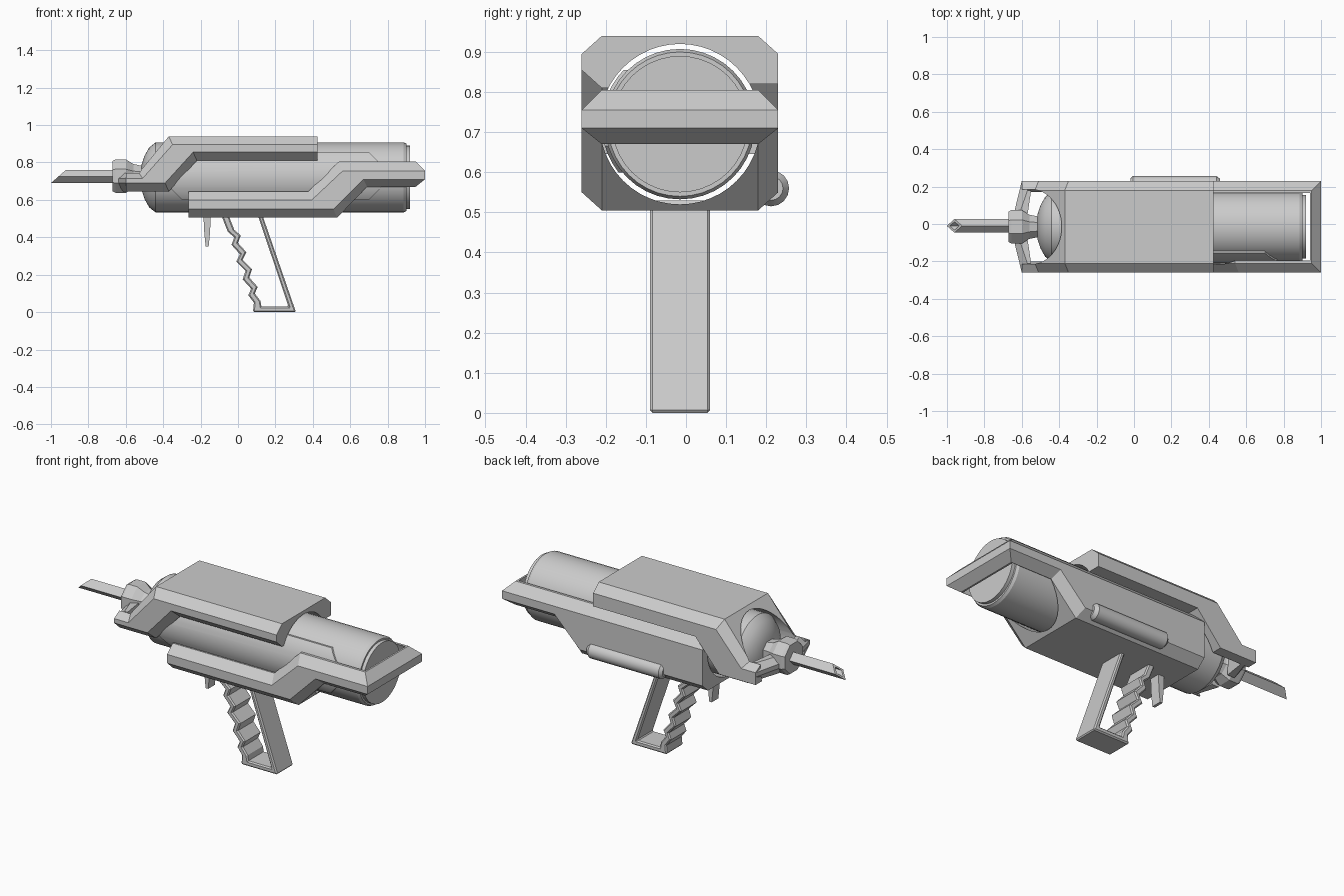
import bpy, bmesh
from math import cos, sin, pi, radians

if "Cube" in bpy.data.objects:
    bpy.data.objects.remove(bpy.data.objects["Cube"])

YC, ZC = -0.015, 0.72          # axis of the barrel


def make(name, verts, faces):
    me = bpy.data.meshes.new(name)
    me.from_pydata(verts, [], faces)
    bm = bmesh.new()
    bm.from_mesh(me)
    bmesh.ops.recalc_face_normals(bm, faces=bm.faces)
    bm.to_mesh(me)
    bm.free()
    ob = bpy.data.objects.new(name, me)
    bpy.context.collection.objects.link(ob)
    return ob


def loft(name, rings):
    """Skin closed rings of equal length and cap both ends."""
    n = len(rings[0])
    faces = [list(range(n)), [(len(rings) - 1) * n + i for i in range(n)]]
    for r in range(len(rings) - 1):
        for i in range(n):
            j = (i + 1) % n
            faces.append([r * n + i, r * n + j, r * n + n + j, r * n + n + i])
    return make(name, [v for ring in rings for v in ring], faces)


def at_y(profile, y):
    return [(x, y + YC, z) for x, z in profile]


def lathe(name, stations, y=YC, z=ZC, n=40, turn=0.0):
    """Turned part along x from (x, radius) stations."""
    ob = loft(name, [[(x, y + r * cos(turn + 2 * pi * i / n), z + r * sin(turn + 2 * pi * i / n))
                      for i in range(n)] for x, r in stations])
    if n > 8:
        bpy.ops.object.select_all(action='DESELECT')
        ob.select_set(True)
        bpy.context.view_layer.objects.active = ob
        bpy.ops.object.shade_smooth_by_angle(angle=radians(25))
    return ob


def apply_mod(ob, kind, **kw):
    m = ob.modifiers.new(kind, kind)
    for k, v in kw.items():
        setattr(m, k, v)
    bpy.context.view_layer.objects.active = ob
    bpy.ops.object.modifier_apply(modifier=m.name)


# barrel with rear cap and tapered nose
lathe("barrel", [(-.515, .07), (-.50, .115), (-.475, .16), (-.44, .1875), (.885, .1875),
                 (.90, .18), (.90, .17), (.92, .17)])

# casing halves: inner outline, outer chamfered face, side
upper_in = [(-.60, .645), (-.37, .645), (-.22, .81), (.425, .81),
            (.425, .94), (-.37, .94), (-.53, .745), (-.60, .745)]
upper_front = [(-.60, .69), (-.39, .69), (-.24, .855), (.425, .855),
               (.425, .895), (-.35, .895), (-.51, .715), (-.60, .715)]
upper_back_in = [(-.60, .645), (-.37, .645), (-.22, .82), (.425, .82)] + upper_in[4:]
upper_back = upper_back_in[:4] + upper_front[4:]
lower_in = [(-.265, .505), (.53, .505), (.69, .67), (.95, .67), (.95, .805),
            (.54, .805), (.375, .645), (-.265, .645)]
lower_front = [(-.265, .55), (.51, .55), (.67, .71), (1, .71), (1, .755),
               (.56, .755), (.395, .60), (-.265, .60)]
lower_back_in = lower_in[:5] + [(-.265, .805)]
lower_back = lower_front[:5] + [(-.265, .755)]

bore = lathe("bore_cutter", [(-.8, .2), (1.2, .2)], n=48)
for name, inner, outer, s in (("upper_casing_front", upper_in, upper_front, -1),
                              ("upper_casing_back", upper_back_in, upper_back, 1),
                              ("lower_casing_front", lower_in, lower_front, -1),
                              ("lower_casing_back", lower_back_in, lower_back, 1)):
    ob = loft(name, [at_y(outer, s * .245), at_y(inner, s * .195), at_y(inner, 0)])
    apply_mod(ob, 'BOOLEAN', operation='DIFFERENCE', object=bore, solver='EXACT')
bpy.data.objects.remove(bore)

# thin raised panel wrapped on the front of the barrel
panel_outline = [(-.30, .60), (.70, .60), (.765, .665), (.765, .79),
                 (.70, .855), (-.27, .855), (-.36, .75), (-.36, .66)]
panel = loft("barrel_panel", [at_y(panel_outline, -.25), at_y(panel_outline, -.05)])
skin = lathe("panel_cutter", [(-.8, .195), (1.2, .195)], n=48)
apply_mod(panel, 'BOOLEAN', operation='INTERSECT', object=skin, solver='EXACT')
bpy.data.objects.remove(skin)

# mitred bar across the rear
def rear_ring(s):
    return [(x, YC + s * y, z) for x, y, z in (
        (.94, .195, .67), (.95, .195, .67), (1, .245, .71),
        (1, .245, .755), (.95, .195, .805), (.94, .195, .805))]
loft("rear_bar", [rear_ring(-1), rear_ring(1)])

# front arms angling in to the nozzle block
for s, side in ((-1, "front"), (1, "back")):
    rings = []
    for xo, xi, yo, yi in ((-.60, -.55, .245, .195), (-.645, -.57, .06, .06)):
        rings.append([(xi, YC + s * yi, .645), (xi, YC + s * yi, .745), (xo + .03, YC + s * yi, .745),
                      (xo, YC + s * yo, .715), (xo, YC + s * yo, .69), (xo + .03, YC + s * yi, .645)])
    loft("nose_arm_" + side, rings)

# eight-sided nozzle block
lathe("nozzle_block", [(-.67, .088), (-.655, .097), (-.60, .097), (-.56, .07), (-.515, .06)],
      z=.727, n=8, turn=pi / 8)

# diamond needle, obliquely cut and hollow at the tip
def diamond(r, tip=None, x=0):
    pts = [(0, -r), (-r, 0), (0, r), (r, 0)]
    return [((-.96 + b * 1.15 if tip else x), YC + a + .005, .725 + b) for a, b in pts]
loft("needle", [diamond(.036, x=-.52), diamond(.036, True), diamond(.022, True),
                diamond(.022, x=-.86)])

# capsule on the back side
lathe("side_capsule", [(-.02, .03), (-.005, .045), (.44, .045), (.46, .03)],
      y=.212, z=.56, n=16)

# grip: open loop with finger grooves
outer_wave = [(-.09, .52), (-.055, .43), (-.02, .40), (-.035, .36), (.01, .31), (-.01, .27),
              (.04, .22), (.025, .175), (.07, .125), (.055, .09), (.085, .05), (.08, 0)]
inner_wave = [(x + .035, z + .01) for x, z in outer_wave[:-1]]
grip_outline = (outer_wave + [(.31, 0), (.13, .52), (.105, .52), (.27, .03), (.125, .03)]
                + inner_wave[::-1])
grip = loft("grip", [at_y(grip_outline, -.075), at_y(grip_outline, .075)])
apply_mod(grip, 'BEVEL', width=.007, segments=1, limit_method='ANGLE', angle_limit=radians(85))

# trigger
trig = [(-.185, .52), (-.145, .52), (-.15, .42), (-.157, .35), (-.173, .35), (-.18, .42)]
loft("trigger", [at_y(trig, -.03), at_y(trig, .03)])
